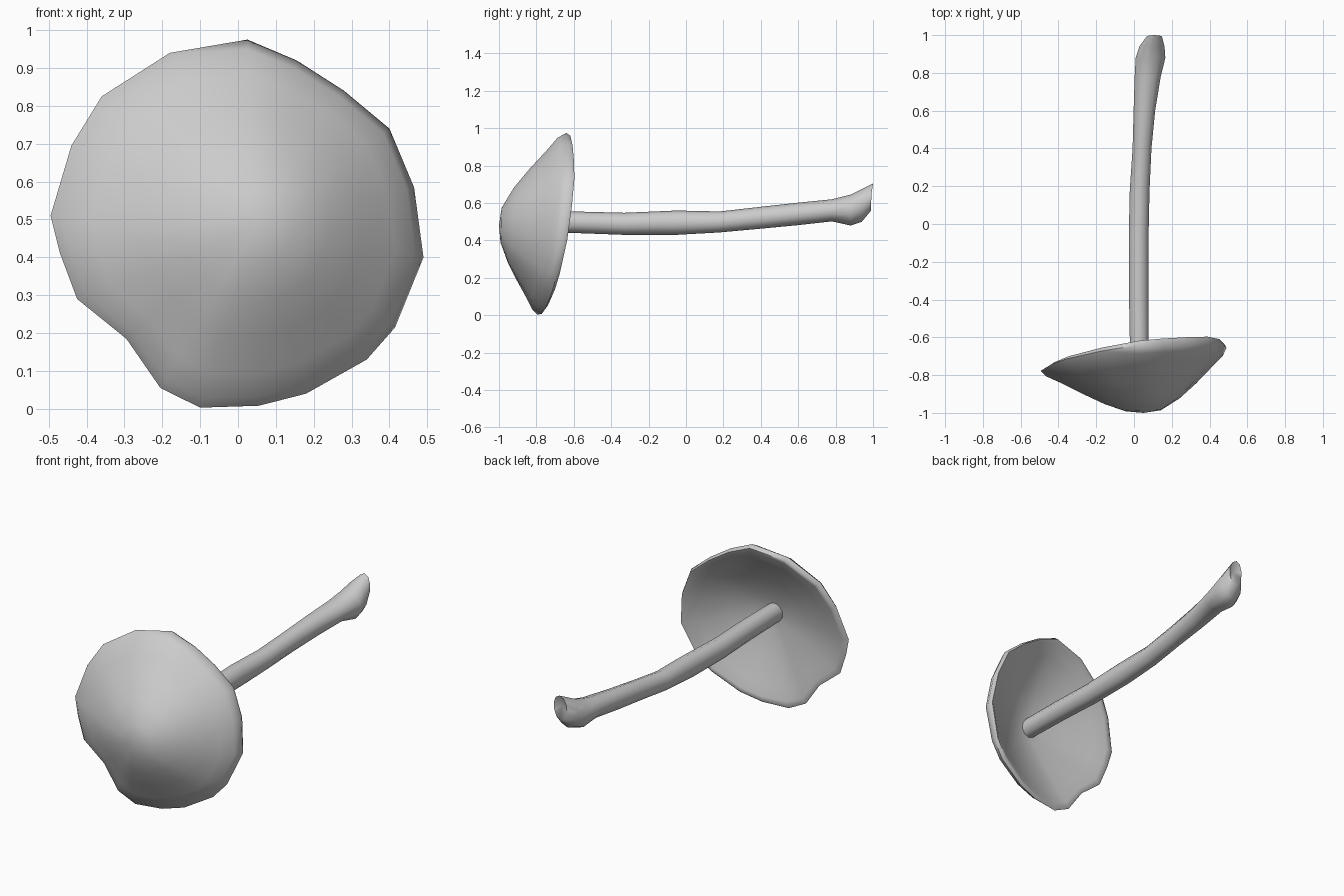
import bpy, bmesh, math
from mathutils import Vector

if "Cube" in bpy.data.objects:
    bpy.data.objects.remove(bpy.data.objects["Cube"])


def finish(name, rings, start, end):
    """Skin a list of equal-length rings, closed by a fan at each end."""
    bm = bmesh.new()
    loops = [[bm.verts.new(p) for p in ring] for ring in rings]
    n = len(loops[0])
    for a, b in zip(loops, loops[1:]):
        for i in range(n):
            j = (i + 1) % n
            bm.faces.new((a[i], a[j], b[j], b[i]))
    for loop, tip in ((loops[0], start), (loops[-1], end)):
        v = bm.verts.new(tip)
        for i in range(n):
            bm.faces.new((loop[i], loop[(i + 1) % n], v))
    bmesh.ops.recalc_face_normals(bm, faces=bm.faces)
    mesh = bpy.data.meshes.new(name)
    bm.to_mesh(mesh)
    bm.free()
    ob = bpy.data.objects.new(name, mesh)
    bpy.context.collection.objects.link(ob)
    bpy.ops.object.select_all(action='DESELECT')
    ob.select_set(True)
    bpy.context.view_layer.objects.active = ob
    bpy.ops.object.shade_smooth_by_angle(angle=math.radians(65))
    return ob


# Cap: irregular rim outline (x, z) with a notch at the lower left
rim = [(.49, .40), (.465, .585), (.40, .74), (.28, .84), (.155, .92),
       (.025, .975), (-.18, .94), (-.36, .825), (-.44, .695), (-.495, .51),
       (-.47, .41), (-.425, .29), (-.295, .185), (-.205, .055), (-.10, .003),
       (.055, .008), (.18, .04), (.34, .13), (.415, .215)]
cx, cz = .05, .48


def cap_ring(r, drop, apex_y):
    ring = []
    for x, z in rim:
        dx, dz = x - cx, z - cz
        # round the outline off towards the centre
        k = r * (r + (1 - r) * .47 / math.hypot(dx, dz))
        rim_y = -.71 + .14 * x + .14 * (z - .5)
        ring.append(Vector((cx + dx * k, apex_y + (rim_y - apex_y) * drop, cz + dz * k)))
    return ring


outer = [(.2, .04), (.42, .22), (.62, .45), (.82, .71), (.95, .87), (1, 1)]
inner = [(.97, 1.1), (.93, 1.06), (.8, .84), (.5, .38), (.2, .08)]
rings = [cap_ring(r, d, -1.0) for r, d in outer]
rings += [cap_ring(r, d, -.86) for r, d in inner]
finish("mushroom_cap", rings, (cx, -1.0, cz), (cx, -.86, cz))

# Stem: sections as (y, x min, x max, z min, z max, backward slant of the top)
sections = [(-.90, -.02, .08, .445, .555, 0), (-.60, -.025, .08, .44, .555, 0),
            (-.33, -.03, .08, .43, .548, 0), (-.05, -.03, .08, .43, .56, 0),
            (.18, -.025, .085, .443, .555, 0), (.40, -.01, .095, .463, .58, 0),
            (.60, -.005, .115, .482, .602, 0), (.78, 0, .145, .502, .62, 0),
            (.88, .005, .17, .48, .645, 0), (.94, .025, .165, .50, .675, 0),
            (.99, .065, .15, .56, .705, .01)]
SIDES = 10
stem = []
for y, x0, x1, z0, z1, slant in sections:
    ring = []
    for i in range(SIDES):
        a = math.tau * (i + .5) / SIDES + math.pi / 2 - math.pi / SIDES
        ring.append(Vector(((x0 + x1) / 2 + (x1 - x0) / 2 * math.cos(a),
                            y + slant * max(0, math.sin(a)),
                            (z0 + z1) / 2 + (z1 - z0) / 2 * math.sin(a))))
    stem.append(ring)
finish("mushroom_stem", stem, (.03, -.91, .50), (.108, .975, .64))
